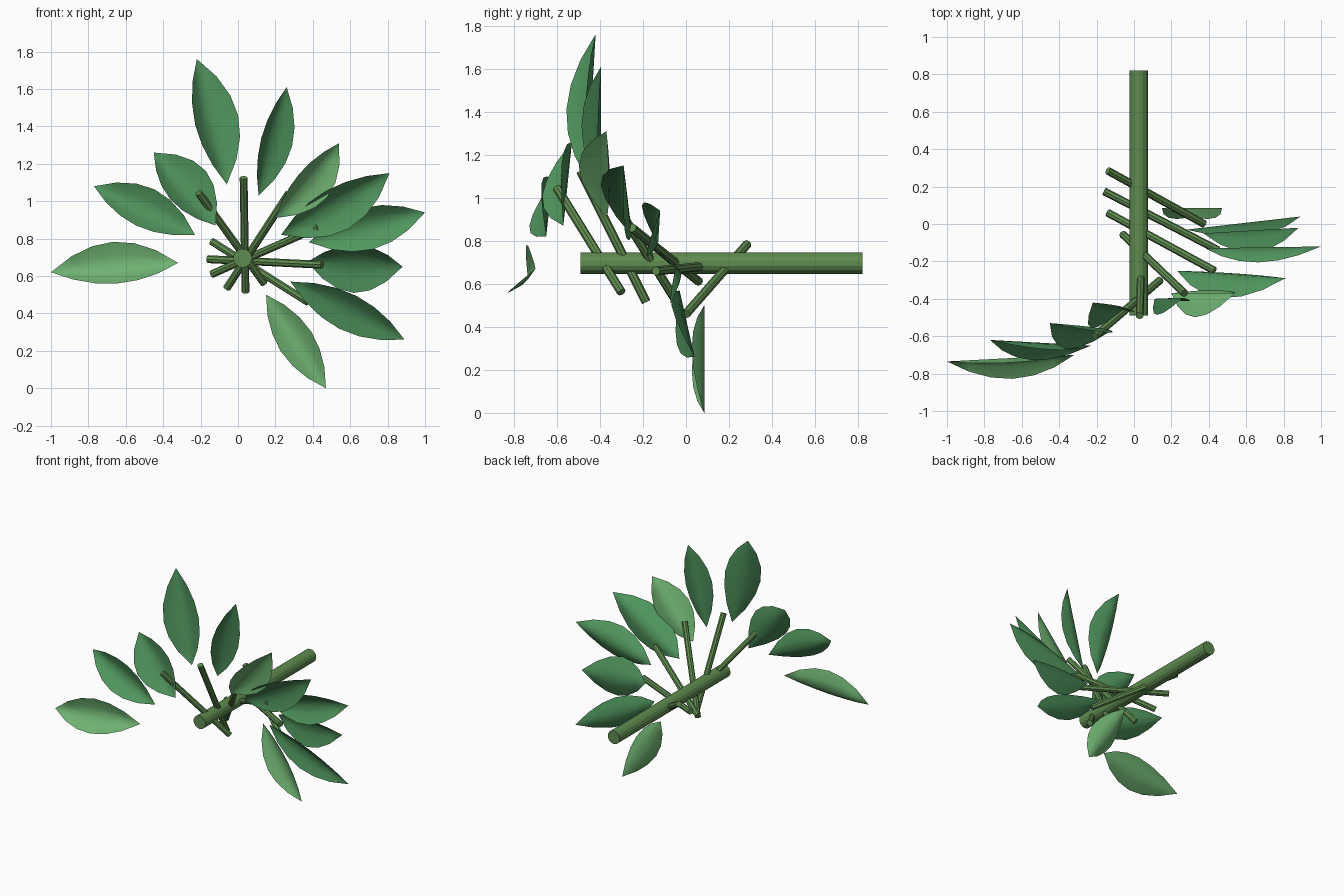
import bpy, bmesh
from math import sin, pi, sqrt
from mathutils import Vector

if "Cube" in bpy.data.objects:
    bpy.data.objects.remove(bpy.data.objects["Cube"])


def material(name, color):
    m = bpy.data.materials.new(name)
    m.diffuse_color = color
    m.use_nodes = True
    m.node_tree.nodes["Principled BSDF"].inputs["Base Color"].default_value = m.diffuse_color
    return m


LIGHT = material("leaf_light", (0.16, 0.45, 0.17, 1))
MID = material("leaf_mid", (0.08, 0.30, 0.11, 1))
DARK = material("leaf_dark", (0.06, 0.23, 0.085, 1))
STEM = material("stem_green", (0.115, 0.26, 0.08, 1))


def rod(name, a, b, r, sides):
    a, b = Vector(a), Vector(b)
    bpy.ops.mesh.primitive_cylinder_add(vertices=sides, radius=r, depth=(b - a).length, location=(a + b) / 2)
    o = bpy.context.object
    o.name = name
    o.rotation_euler = (b - a).to_track_quat('Z', 'Y').to_euler()
    o.data.materials.append(STEM)


def leaf(name, base, tip, w, tilt, mat):
    """Cupped leaf with a straight midrib, opening to the front; tilt rolls it about the midrib."""
    base, tip = Vector(base), Vector(tip)
    d = (tip - base).normalized()
    front = Vector((0, -1, 0))
    front = (front - d * front.dot(d)).normalized()
    right = front.cross(d) * -1
    c = sqrt(1 - tilt * tilt)
    n = front * c + right * tilt
    s = right * c - front * tilt
    bm = bmesh.new()
    vb, vt = bm.verts.new(base), bm.verts.new(tip)
    rows = []
    segs = 6
    for i in range(1, segs):
        t = i / segs
        k = w * sin(pi * t) ** 0.85
        mid = base.lerp(tip, t)
        rows.append([bm.verts.new(mid + s * k * f + n * k * h)
                     for f, h in ((-1, .6), (-.5, .19), (0, 0), (.5, .19), (1, .6))])
    for j in range(4):
        bm.faces.new((vb, rows[0][j + 1], rows[0][j]))
        bm.faces.new((vt, rows[-1][j], rows[-1][j + 1]))
        for p, q in zip(rows, rows[1:]):
            bm.faces.new((p[j], p[j + 1], q[j + 1], q[j]))
    # Faces point to the open, front side
    for f in bm.faces:
        f.smooth = True
        f.normal_update()
        if f.normal.dot(n) < 0:
            f.normal_flip()
    me = bpy.data.meshes.new(name)
    bm.to_mesh(me)
    bm.free()
    me.materials.append(mat)
    bpy.context.collection.objects.link(bpy.data.objects.new(name, me))


# Main stem
rod("main_stem", (0.025, -0.49, 0.695), (0.025, 0.82, 0.695), 0.05, 14)

# Twigs crossing the stem in a spiral
twigs = [
    ((-0.21, -0.60, 1.045), (0.14, -0.30, 0.56)),
    ((0.03, -0.49, 1.125), (0.04, -0.185, 0.515)),
    ((0.27, -0.37, 1.04), (-0.06, -0.055, 0.535)),
    ((0.43, -0.25, 0.86), (-0.14, 0.06, 0.61)),
    ((0.45, -0.14, 0.66), (-0.16, 0.175, 0.69)),
    ((0.375, 0.0, 0.46), (-0.14, 0.285, 0.785)),
]
for i, (a, b) in enumerate(twigs):
    rod(f"twig_{i + 1}", a, b, 0.021, 8)

# Fan of leaves: base, tip, half width, roll, colour
leaves = [
    ((-0.32, -0.70, 0.67), (-1.0, -0.735, 0.62), 0.12, 0.36, LIGHT),
    ((-0.23, -0.65, 0.82), (-0.77, -0.62, 1.08), 0.112, 0.25, MID),
    ((-0.12, -0.57, 0.87), (-0.45, -0.53, 1.26), 0.13, 0.35, MID),
    ((-0.06, -0.46, 1.09), (-0.22, -0.42, 1.76), 0.126, 0.36, MID),
    ((0.11, -0.40, 1.03), (0.26, -0.395, 1.61), 0.093, 0.4, DARK),
    ((0.20, -0.37, 0.91), (0.54, -0.37, 1.31), 0.12, 0.58, LIGHT),
    ((0.23, -0.25, 0.82), (0.81, -0.29, 1.15), 0.13, 0.42, MID),
    ((0.38, -0.13, 0.78), (1.0, -0.12, 0.94), 0.115, 0.1, MID),
    ((0.37, -0.05, 0.675), (0.88, -0.02, 0.65), 0.135, 0.3, DARK),
    ((0.28, -0.03, 0.57), (0.89, 0.04, 0.26), 0.1, 0.12, DARK),
    ((0.15, 0.085, 0.50), (0.47, 0.085, 0.0), 0.097, 0.0, LIGHT),
]
for i, args in enumerate(leaves):
    leaf(f"leaf_{i + 1}", *args)
